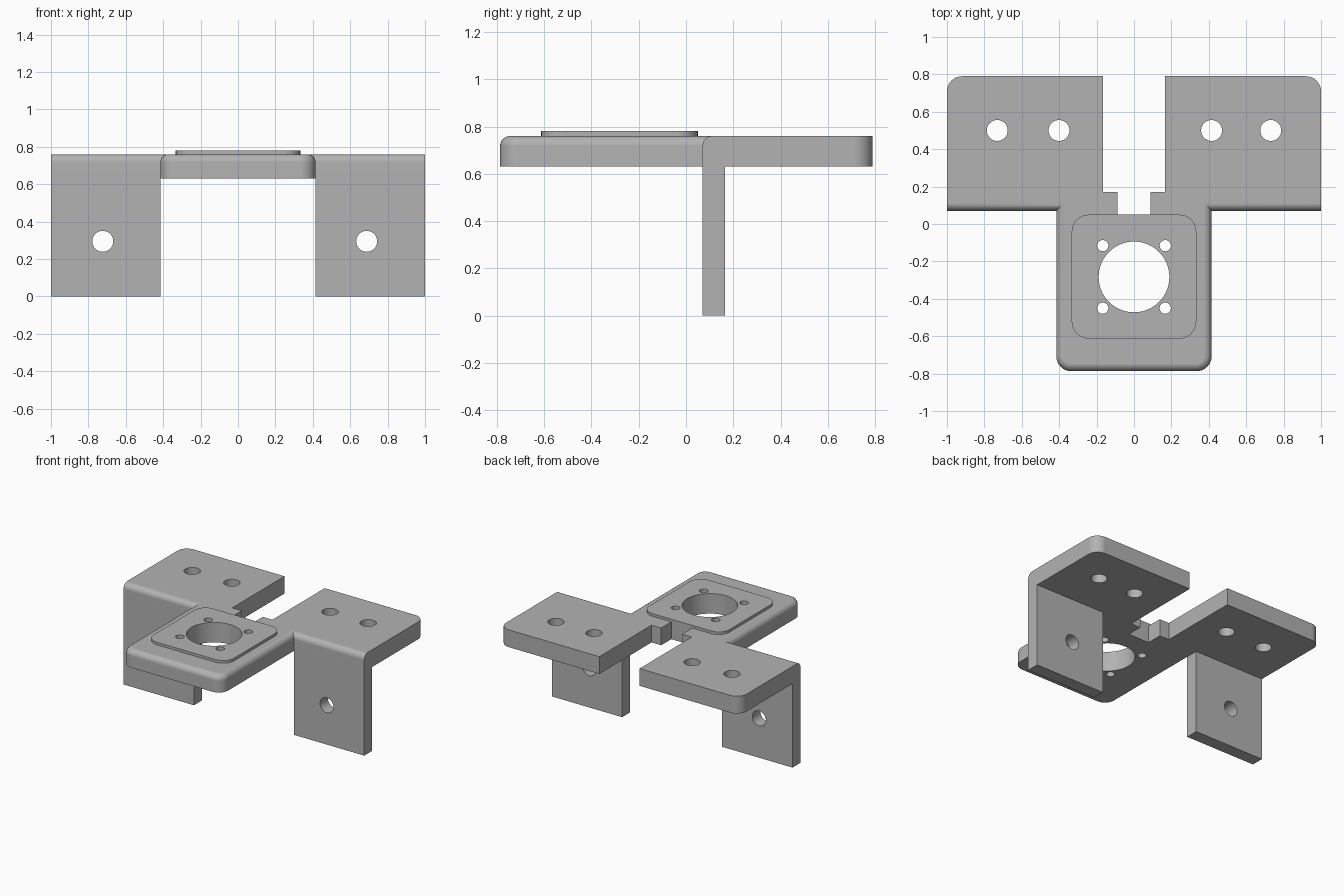
import bpy, bmesh, math
from mathutils import Matrix, Vector

if "Cube" in bpy.data.objects:
    bpy.data.objects.remove(bpy.data.objects["Cube"], do_unlink=True)

GREY = (0.45, 0.45, 0.45, 1)
grey = bpy.data.materials.new("plain_grey")
grey.use_nodes = True
grey.diffuse_color = GREY
grey.node_tree.nodes["Principled BSDF"].inputs["Base Color"].default_value = GREY

BOTTOM, TOP, FRONT, NOSE = 0.63, 0.76, 0.07, 0.415


def slab(bm, outline, z0, z1):
    """Extrude a flat outline from z0 to z1."""
    face = bm.faces.new([bm.verts.new((x, y, z0)) for x, y in outline])
    up = bmesh.ops.extrude_face_region(bm, geom=[face])["geom"]
    verts = [v for v in up if isinstance(v, bmesh.types.BMVert)]
    bmesh.ops.translate(bm, verts=verts, vec=(0, 0, z1 - z0))
    bmesh.ops.recalc_face_normals(bm, faces=bm.faces)


def round_edges(bm, test, radius, segments):
    edges = [e for e in bm.edges if test(e.verts[0].co, e.verts[1].co)]
    bmesh.ops.bevel(bm, geom=edges, offset=radius, segments=segments,
                    profile=0.5, affect='EDGES', clamp_overlap=False)


def upright(a, b):
    return (a - b).xy.length < 1e-4


def finish(bm, name):
    bmesh.ops.recalc_face_normals(bm, faces=bm.faces)
    mesh = bpy.data.meshes.new(name)
    bm.to_mesh(mesh)
    bm.free()
    mesh.materials.append(grey)
    obj = bpy.data.objects.new(name, mesh)
    bpy.context.collection.objects.link(obj)
    return obj


def activate(obj):
    bpy.ops.object.select_all(action='DESELECT')
    obj.select_set(True)
    bpy.context.view_layer.objects.active = obj


def combine(obj, other, operation):
    activate(obj)
    mod = obj.modifiers.new(operation, 'BOOLEAN')
    mod.operation, mod.solver, mod.object = operation, 'EXACT', other
    bpy.ops.object.modifier_apply(modifier=mod.name)
    bpy.data.objects.remove(other, do_unlink=True)


def box(name, x0, x1, y0, y1, z0, z1, corner=0):
    bm = bmesh.new()
    slab(bm, [(x0, y0), (x1, y0), (x1, y1), (x0, y1)], z0, z1)
    if corner:
        round_edges(bm, upright, corner, 8)
    return finish(bm, name)


def drill(obj, centre, radius, axis='Z', sides=40):
    bm = bmesh.new()
    turn = Matrix.Rotation(math.pi / 2, 4, 'X') if axis == 'Y' else Matrix()
    bmesh.ops.create_cone(bm, cap_ends=True, segments=sides, radius1=radius,
                          radius2=radius, depth=0.5,
                          matrix=Matrix.Translation(centre) @ turn)
    cutter = finish(bm, "hole_cutter")
    cutter.hide_render = True
    combine(obj, cutter, 'DIFFERENCE')


# Top plate: nose, two arms and the stepped slot between them
half = [(NOSE, -0.787), (NOSE, FRONT), (1, FRONT), (1, 0.79),
        (0.167, 0.79), (0.167, 0.17), (0.087, 0.17), (0.087, 0.05)]
bm = bmesh.new()
slab(bm, half + [(-x, y) for x, y in reversed(half)], BOTTOM, TOP)
round_edges(bm, lambda a, b: upright(a, b) and (a.y < -0.7 or
            (a.y > 0.7 and abs(a.x) > 0.9)), 0.08, 8)


# Rolled upper edge along the nose and arm fronts
def rolled(a, b):
    return min(a.z, b.z) > TOP - 1e-4 and max(a.y, b.y) < FRONT + 1e-4 \
        and (min(abs(a.x), abs(b.x)) > 0.1 or max(a.y, b.y) < -0.7)


round_edges(bm, rolled, 0.042, 6)
bracket = finish(bm, "bracket")

# Downward mounting flanges
for side in (-1, 1):
    x0, x1 = sorted((side * NOSE, side))
    combine(bracket, box("flange", x0, x1, FRONT, 0.165, 0, BOTTOM + 0.03), 'UNION')

# Raised pad on the nose
combine(bracket, box("pad", -0.333, 0.333, -0.613, 0.05, TOP - 0.03, 0.78, 0.09), 'UNION')

# Bore, screw holes, arm holes and flange holes
drill(bracket, (0, -0.283, 0.7), 0.189, sides=64)
for x in (-0.167, 0.167):
    for y in (-0.116, -0.45):
        drill(bracket, (x, y, 0.7), 0.03, sides=24)
for x in (-0.731, -0.401, 0.415, 0.731):
    drill(bracket, (x, 0.5, 0.7), 0.056)
for x in (-0.723, 0.688):
    drill(bracket, (x, 0.12, 0.295), 0.056, 'Y')

activate(bracket)
bpy.ops.object.shade_smooth_by_angle(angle=math.radians(30))
weighted = bracket.modifiers.new("even_shading", 'WEIGHTED_NORMAL')
weighted.keep_sharp = True
